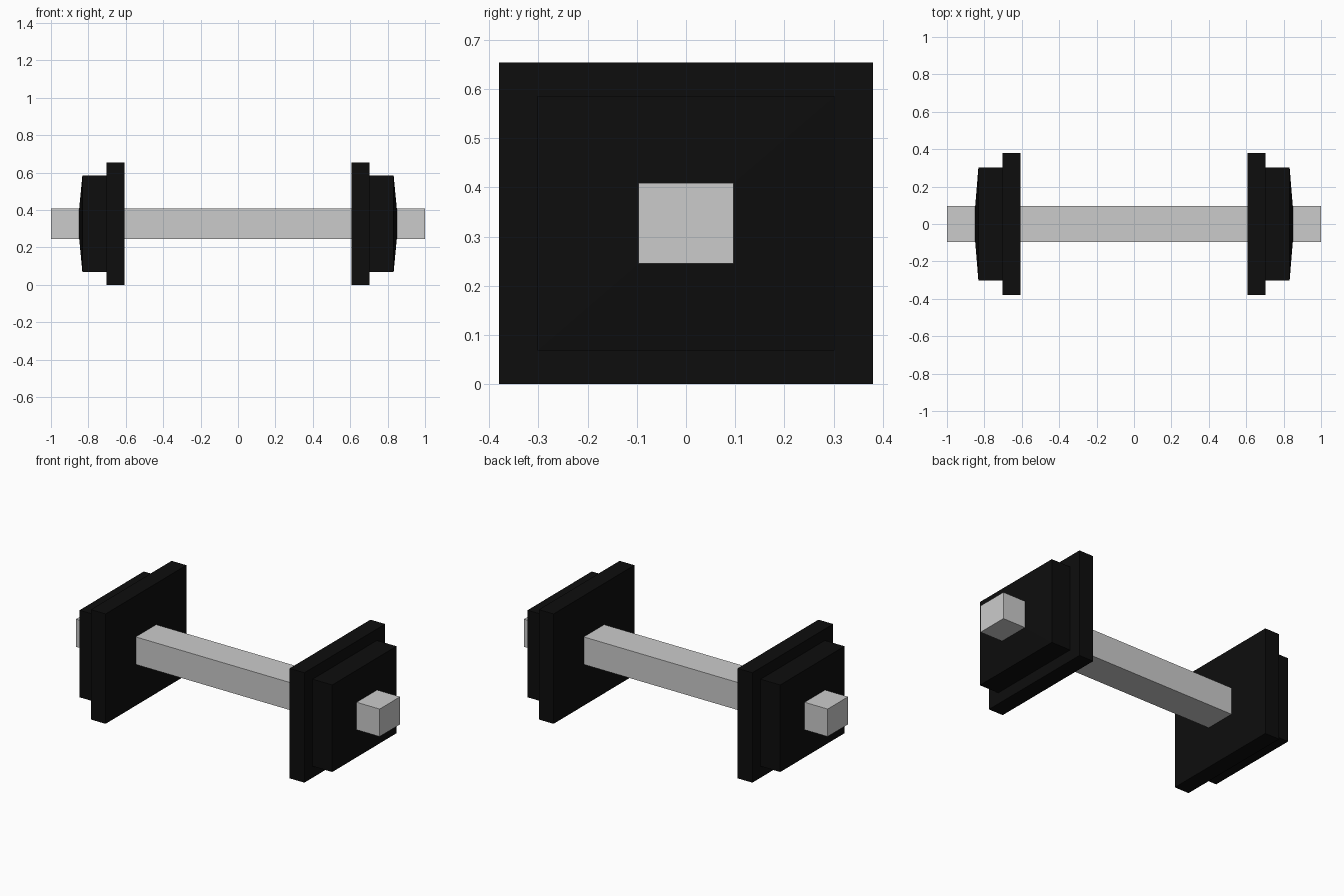
import bpy, bmesh

if "Cube" in bpy.data.objects:
    bpy.data.objects.remove(bpy.data.objects["Cube"])

CZ = 0.327  # height of the bar axis


def rect_loft(name, rings, capped):
    """Skin rectangular rings (x, half depth, half height) along x."""
    bm = bmesh.new()
    loops = [[bm.verts.new((x, sy * hy, CZ + sz * hz))
              for sy, sz in ((-1, -1), (1, -1), (1, 1), (-1, 1))]
             for x, hy, hz in rings]
    for a, b in zip(loops, loops[1:]):
        for i in range(4):
            j = (i + 1) % 4
            bm.faces.new((a[i], a[j], b[j], b[i]))
    if capped:
        bm.faces.new(loops[0])
        bm.faces.new(loops[-1])
    bmesh.ops.recalc_face_normals(bm, faces=bm.faces)
    mesh = bpy.data.meshes.new(name)
    bm.to_mesh(mesh)
    bm.free()
    obj = bpy.data.objects.new(name, mesh)
    bpy.context.collection.objects.link(obj)
    return obj


# Square handle bar running the full length
BAR_Y, BAR_Z = 0.096, 0.082
rect_loft("bar", [(-1, BAR_Y, BAR_Z), (1, BAR_Y, BAR_Z)], True)

# Stepped weight plates: large inner plate, smaller outer plate, shallow
# tapered outer face meeting the bar, closed by a sleeve along the bar
profile = [
    (0.606, BAR_Y, BAR_Z),
    (0.606, 0.38, 0.327),
    (0.703, 0.38, 0.327),
    (0.703, 0.302, 0.259),
    (0.832, 0.302, 0.259),
    (0.849, BAR_Y, BAR_Z),
]
weights = rect_loft("weight_plates", profile, False)
# The open loft has no inside of its own, so orient faces via the sleeve-free shell
mirror = weights.modifiers.new("mirror", 'MIRROR')
mirror.use_axis = (True, False, False)

black = bpy.data.materials.new("black_iron")
black.diffuse_color = (0.004, 0.004, 0.004, 1)
black.use_nodes = True
black.node_tree.nodes["Principled BSDF"].inputs["Base Color"].default_value = black.diffuse_color
weights.data.materials.append(black)
